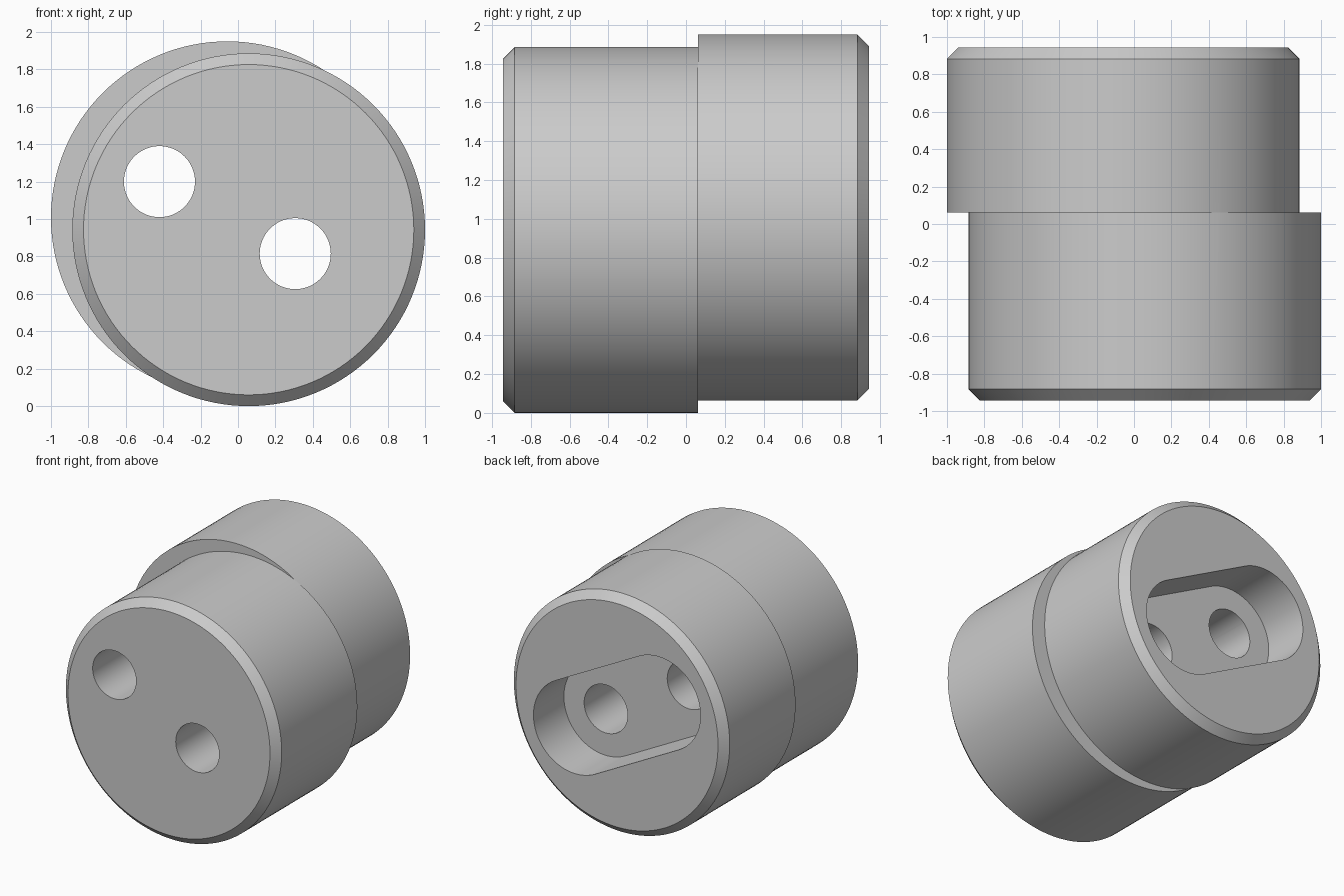
import bpy, bmesh
from math import cos, sin, pi, atan2

cube = bpy.data.objects.get("Cube")
if cube:
    bpy.data.objects.remove(cube, do_unlink=True)

# Shared dimensions, as (x, z) centres and y positions
FRONT, STEP, BACK = -0.943, 0.061, 0.943
RADIUS, CHAMFER = 0.943, 0.06
FRONT_CENTRE, BACK_CENTRE = (0.057, 0.943), (-0.057, 1.007)
HOLES = [(-0.42, 1.2), (0.306, 0.815)]
HOLE_RADIUS, SLOT_RADIUS, SLOT_FLOOR = 0.19, 0.367, 0.563

grey = bpy.data.materials.new("plain grey")
grey.use_nodes = True
grey.diffuse_color = (0.6, 0.6, 0.6, 1)
grey.node_tree.nodes["Principled BSDF"].inputs["Base Color"].default_value = (0.6, 0.6, 0.6, 1)


def circle(centre, radius, count=128):
    """Outline of a circle in the xz plane."""
    return [(centre[0] + radius * cos(2 * pi * i / count),
             centre[1] + radius * sin(2 * pi * i / count)) for i in range(count)]


def stadium(a, b, radius, count=48):
    """Outline of a round-ended slot from centre a to centre b."""
    heading = atan2(b[1] - a[1], b[0] - a[0])
    points = []
    for centre, start in ((b, heading - pi / 2), (a, heading + pi / 2)):
        for i in range(count + 1):
            t = start + pi * i / count
            points.append((centre[0] + radius * cos(t), centre[1] + radius * sin(t)))
    return points


def loft(name, sections):
    """Closed solid through matching outlines placed along y."""
    bm = bmesh.new()
    rings = [[bm.verts.new((x, y, z)) for x, z in outline] for y, outline in sections]
    for low, high in zip(rings, rings[1:]):
        for i in range(len(low)):
            j = (i + 1) % len(low)
            bm.faces.new((low[i], low[j], high[j], high[i]))
    bm.faces.new(rings[0])
    bm.faces.new(rings[-1])
    bmesh.ops.recalc_face_normals(bm, faces=bm.faces)
    mesh = bpy.data.meshes.new(name)
    bm.to_mesh(mesh)
    bm.free()
    mesh.materials.append(grey)
    obj = bpy.data.objects.new(name, mesh)
    bpy.context.collection.objects.link(obj)
    return obj


def combine(target, tool, operation):
    """Apply an exact boolean and discard the tool."""
    mod = target.modifiers.new(operation.lower(), 'BOOLEAN')
    mod.operation, mod.solver, mod.object = operation, 'EXACT', tool
    graph = bpy.context.evaluated_depsgraph_get()
    mesh = bpy.data.meshes.new_from_object(target.evaluated_get(graph))
    target.modifiers.clear()
    target.data = mesh
    bpy.data.objects.remove(tool, do_unlink=True)


# Two offset drums, each chamfered at its outer end
inner = RADIUS - CHAMFER
body = loft("eccentric_body", [(FRONT, circle(FRONT_CENTRE, inner)),
                               (FRONT + CHAMFER, circle(FRONT_CENTRE, RADIUS)),
                               (STEP, circle(FRONT_CENTRE, RADIUS))])
back_drum = loft("back_drum", [(STEP, circle(BACK_CENTRE, RADIUS)),
                               (BACK - CHAMFER, circle(BACK_CENTRE, RADIUS)),
                               (BACK, circle(BACK_CENTRE, inner))])
combine(body, back_drum, 'UNION')

# Round-ended recess in the back
slot = stadium(*HOLES, SLOT_RADIUS)
combine(body, loft("slot_cutter", [(SLOT_FLOOR, slot), (BACK + 0.2, slot)]), 'DIFFERENCE')

# Two through holes
for centre in HOLES:
    ring = circle(centre, HOLE_RADIUS, 64)
    combine(body, loft("hole_cutter", [(FRONT - 0.2, ring), (BACK + 0.2, ring)]), 'DIFFERENCE')

bpy.ops.object.select_all(action='DESELECT')
body.select_set(True)
bpy.context.view_layer.objects.active = body
bpy.ops.object.shade_smooth_by_angle(angle=pi / 6)
